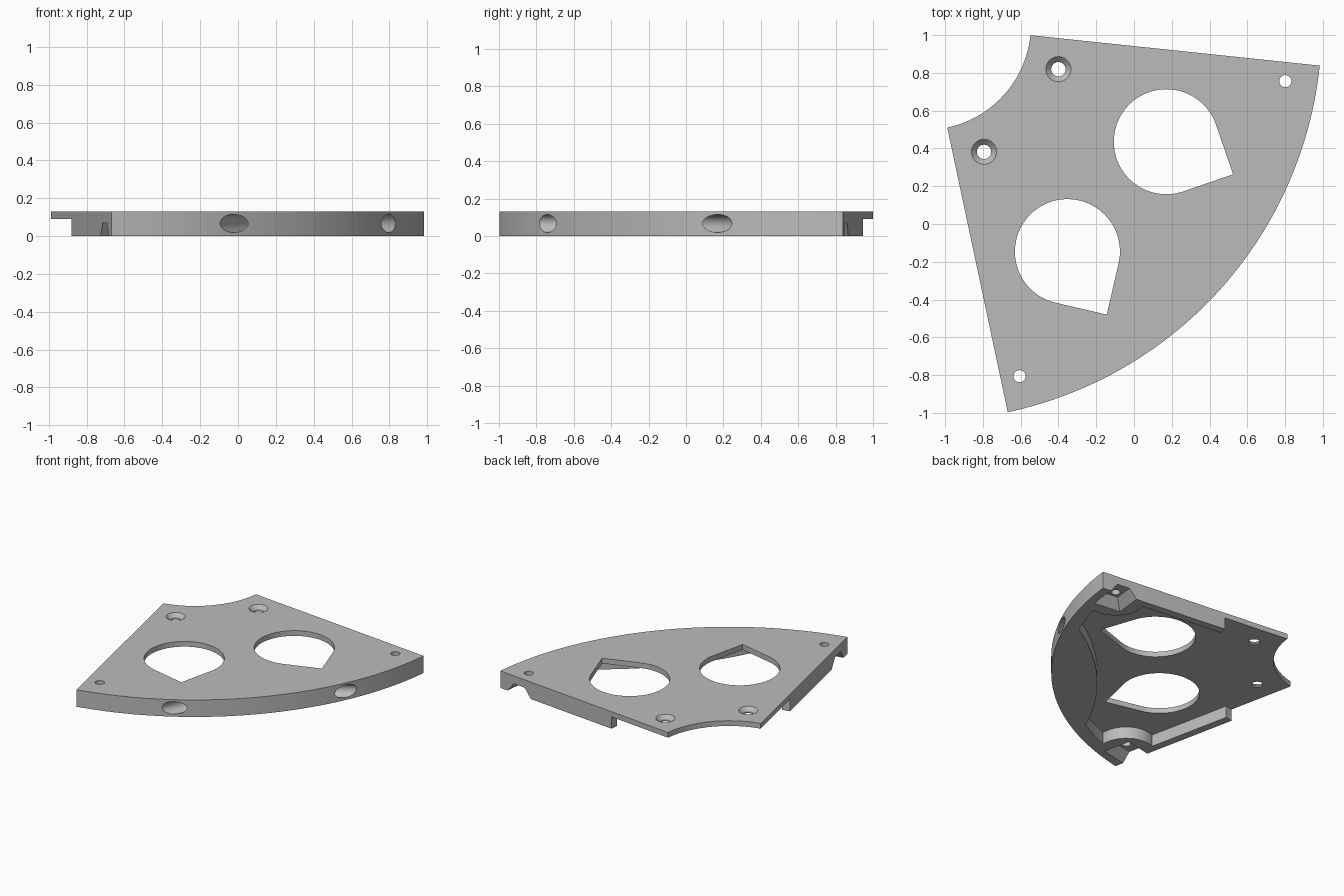
import bpy, bmesh
from math import sin, cos, pi, radians, sqrt, asin
from mathutils import Matrix, Vector

cube = bpy.data.objects.get("Cube")
if cube:
    bpy.data.objects.remove(cube, do_unlink=True)

TOP, UNDER = 0.13, 0.09          # plate top and underside heights
R_IN, R_OUT = 0.56, 2.1          # sector radii, measured from the apex
HALF = radians(36)

grey = bpy.data.materials.new("grey_plastic")
grey.use_nodes = True
grey.diffuse_color = (0.5, 0.5, 0.5, 1)
grey.node_tree.nodes["Principled BSDF"].inputs["Base Color"].default_value = (0.5, 0.5, 0.5, 1)


def polar(r, a):
    return Vector((r * cos(a), r * sin(a)))


def side(along, inward, s):
    """Point measured along a straight side and inward from it."""
    return along * polar(1, s * HALF) + inward * Vector((sin(HALF), -s * cos(HALF)))


def arc(c, r, a0, a1, n):
    return [c + polar(r, a0 + (a1 - a0) * i / n) for i in range(n + 1)]


def circle(c, r, n=48):
    return arc(c, r, 0, 2 * pi, n)[:-1]


def loft(name, low, high, z0, z1):
    """Solid between two outlines with matching points."""
    bm = bmesh.new()
    a = [bm.verts.new((p.x, p.y, z0)) for p in low]
    b = [bm.verts.new((p.x, p.y, z1)) for p in high]
    bm.faces.new(a[::-1])
    bm.faces.new(b)
    for i in range(len(a)):
        j = (i + 1) % len(a)
        bm.faces.new((a[i], a[j], b[j], b[i]))
    bmesh.ops.recalc_face_normals(bm, faces=bm.faces)
    me = bpy.data.meshes.new(name)
    bm.to_mesh(me)
    bm.free()
    ob = bpy.data.objects.new(name, me)
    bpy.context.collection.objects.link(ob)
    me.materials.append(grey)
    return ob


def cut(target, cutter):
    mod = target.modifiers.new("cut", "BOOLEAN")
    mod.operation, mod.solver, mod.object = "DIFFERENCE", "EXACT", cutter
    bpy.context.view_layer.objects.active = target
    bpy.ops.object.modifier_apply(modifier=mod.name)
    bpy.data.objects.remove(cutter, do_unlink=True)


origin = Vector((0, 0))

# Full-height sector
outline = arc(origin, R_OUT, -HALF, HALF, 72) + arc(origin, R_IN, HALF, -HALF, 36)
panel = loft("sector_panel", outline, outline, 0, TOP)

# Underside hollow, leaving side ribs and a curved rim
RIB, RIM, RIB_START = 0.06, 2.0, 1.08
a = HALF - asin(RIB / RIM)
hollow_outline = arc(origin, RIM, -a, a, 64)
hollow_outline += [side(RIB_START, RIB, 1), side(RIB_START, -0.1, 1), side(0.3, -0.1, 1)]
hollow_outline += [side(0.3, -0.1, -1), side(RIB_START, -0.1, -1), side(RIB_START, RIB, -1)]
hollow = loft("hollow", hollow_outline, hollow_outline, -0.1, UNDER)

# Thickened middle of the rim, curved against the outer edge
channel_centre = Vector((4.016, 0))
thick = circle(channel_centre, 2.232, 256)
cut(hollow, loft("rim_middle", thick, thick, -0.3, 0.3))

# Rounded corner bosses
for s in (-1, 1):
    boss = circle(side(1.927, 0.101, s), 0.2)
    cut(hollow, loft("boss", boss, boss, -0.3, 0.3))
cut(panel, hollow)


def pocket(s, half):
    return [side(1.927 - half, -0.1, s), side(1.927 + half, -0.1, s),
            side(1.927 + half, 0.101 + half, s), side(1.927 - half, 0.101 + half, s)]


for s in (-1, 1):
    # Tapered pocket and bolt hole in each outer corner
    cut(panel, loft("pocket", pocket(s, 0.123), pocket(s, 0.05), -0.02, 0.07))
    bolt = circle(side(1.927, 0.101, s), 0.032, 32)
    cut(panel, loft("bolt_hole", bolt, bolt, -0.1, 0.3))

    # Teardrop opening pointing outward
    d = s * radians(16)
    c, r = polar(1.42, d), 0.278
    drop = arc(c, r, d + pi / 4, d + 7 * pi / 4, 64) + [c + polar(r * sqrt(2), d)]
    cut(panel, loft("teardrop", drop, drop, -0.1, 0.3))

    # Countersunk screw hole near the inner edge
    c = polar(0.744, s * radians(23.3))
    shaft = circle(c, 0.038)
    cut(panel, loft("screw_hole", shaft, shaft, -0.1, 0.3))
    cut(panel, loft("countersink", circle(c, 0.036), circle(c, 0.076), 0.098, 0.14))

# Curved channel through the rim, opening twice on the outer edge
bpy.ops.mesh.primitive_torus_add(location=(channel_centre.x, 0, 0.067), major_radius=2.1,
                                 minor_radius=0.048, major_segments=256, minor_segments=32)
cut(panel, bpy.context.object)

# Turn the sector into place
panel.data.transform(Matrix.Translation((-1.105, 1.058, 0)) @ Matrix.Rotation(radians(-42), 4, "Z"))
panel.data.materials.clear()
panel.data.materials.append(grey)
for f in panel.data.polygons:
    f.material_index = 0
bpy.ops.object.select_all(action="DESELECT")
panel.select_set(True)
bpy.context.view_layer.objects.active = panel
bpy.ops.object.shade_smooth_by_angle(angle=radians(25))
